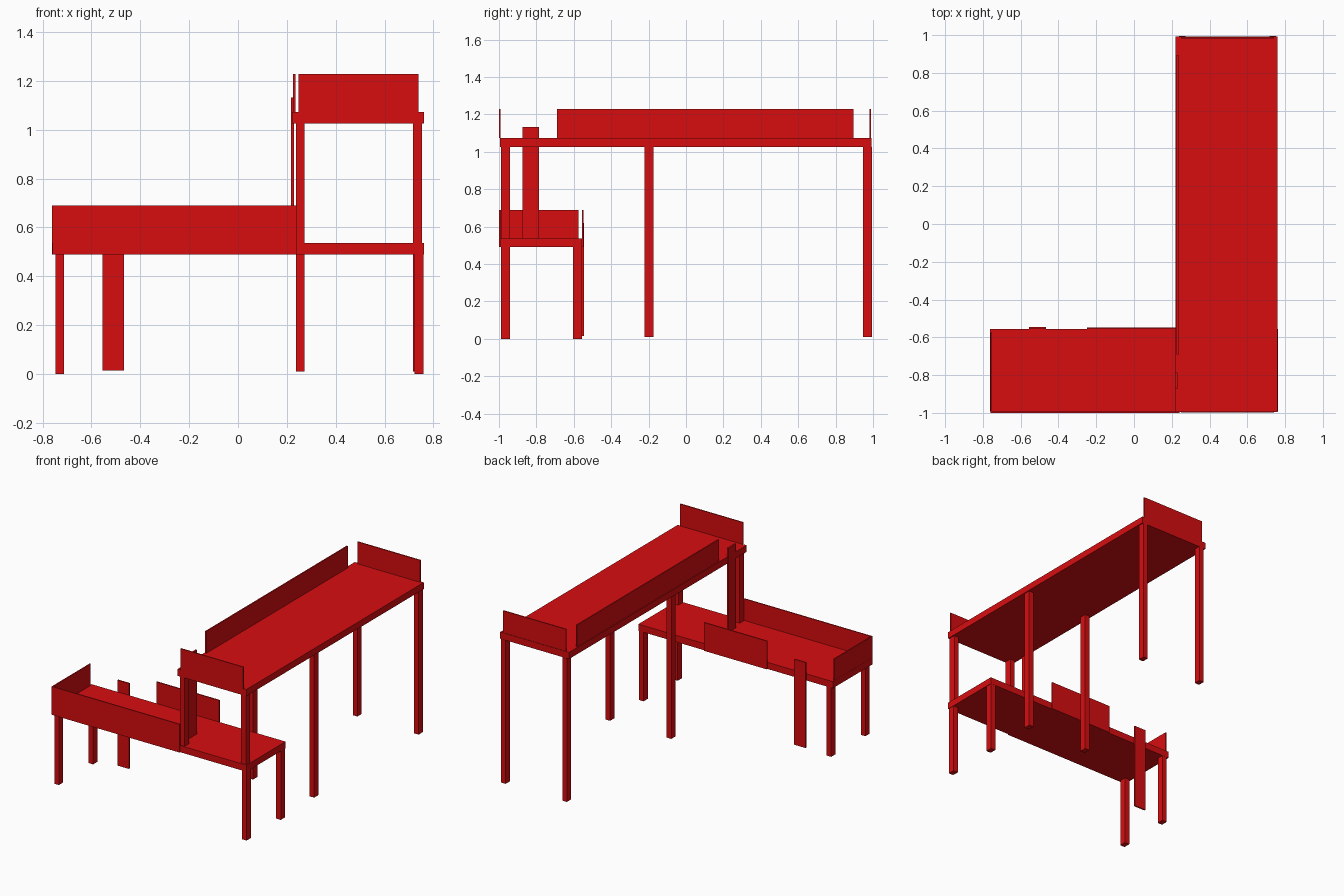
import bpy
import bmesh
from mathutils import Vector

cube = bpy.data.objects.get("Cube")
if cube:
    bpy.data.objects.remove(cube, do_unlink=True)

# One painted finish for the whole frame
red = bpy.data.materials.new("red paint")
red.use_nodes = True
colour = (0.68, 0.004, 0.005, 1)
red.diffuse_color = colour
red.node_tree.nodes["Principled BSDF"].inputs["Base Color"].default_value = colour


def box(name, x, y, z):
    """Box spanning the given (low, high) ranges."""
    low, high = (Vector(c) for c in zip(x, y, z))
    bm = bmesh.new()
    bmesh.ops.create_cube(bm, size=1)
    for v in bm.verts:
        v.co = (low + high) / 2 + v.co * (high - low)
    mesh = bpy.data.meshes.new(name)
    bm.to_mesh(mesh)
    bm.free()
    mesh.materials.append(red)
    obj = bpy.data.objects.new(name, mesh)
    bpy.context.collection.objects.link(obj)
    return obj


def post(name, x, y, z):
    """Rectangular leg centred on x, y."""
    return box(name, (x - 0.018, x + 0.018), (y - 0.024, y + 0.024), z)


LOW_BASE, LOW_TOP = 0.49, 0.537
HIGH_BASE, HIGH_TOP = 1.026, 1.073
LOW_RAIL, HIGH_RAIL = 0.69, 1.228

# Bed decks
box("lower_deck", (-0.762, 0.762), (-0.993, -0.556), (LOW_BASE, LOW_TOP))
box("upper_deck", (0.221, 0.761), (-0.994, 0.993), (HIGH_BASE, HIGH_TOP))

# Lower bed legs
for side, x in (("right", -0.73), ("left", 0.741)):
    for end, y in (("front", -0.964), ("back", -0.581)):
        post(f"lower_leg_{end}_{side}", x, y, (0, LOW_BASE))

# Upper bed legs, the front pair standing on the lower deck
for side, x in (("right", 0.255), ("left", 0.735)):
    for end, y, base in (("front", -0.964, LOW_TOP), ("middle", -0.198, 0.01),
                         ("back", 0.971, 0.01)):
        post(f"upper_leg_{end}_{side}", x, y, (base, HIGH_BASE))

# Lower bed guard panels
box("lower_front_panel", (-0.76, 0.242), (-1.0, -0.992), (LOW_BASE, LOW_RAIL))
box("lower_back_panel", (-0.25, 0.242), (-0.557, -0.548), (LOW_BASE, LOW_RAIL))
box("lower_end_panel", (-0.761, -0.753), (-0.994, -0.575), (LOW_TOP, LOW_RAIL))

# Upper bed guard panels
box("upper_side_panel", (0.226, 0.235), (-0.69, 0.895), (HIGH_TOP, HIGH_RAIL))
box("upper_front_panel", (0.248, 0.74), (-0.999, -0.991), (HIGH_TOP, HIGH_RAIL))
box("upper_back_panel", (0.248, 0.74), (0.981, 0.99), (HIGH_TOP, HIGH_RAIL))

# Ladder boards
box("lower_ladder_board", (-0.555, -0.466), (-0.556, -0.546), (0.015, 0.62))
box("upper_ladder_board", (0.218, 0.229), (-0.873, -0.785), (LOW_TOP, 1.132))
